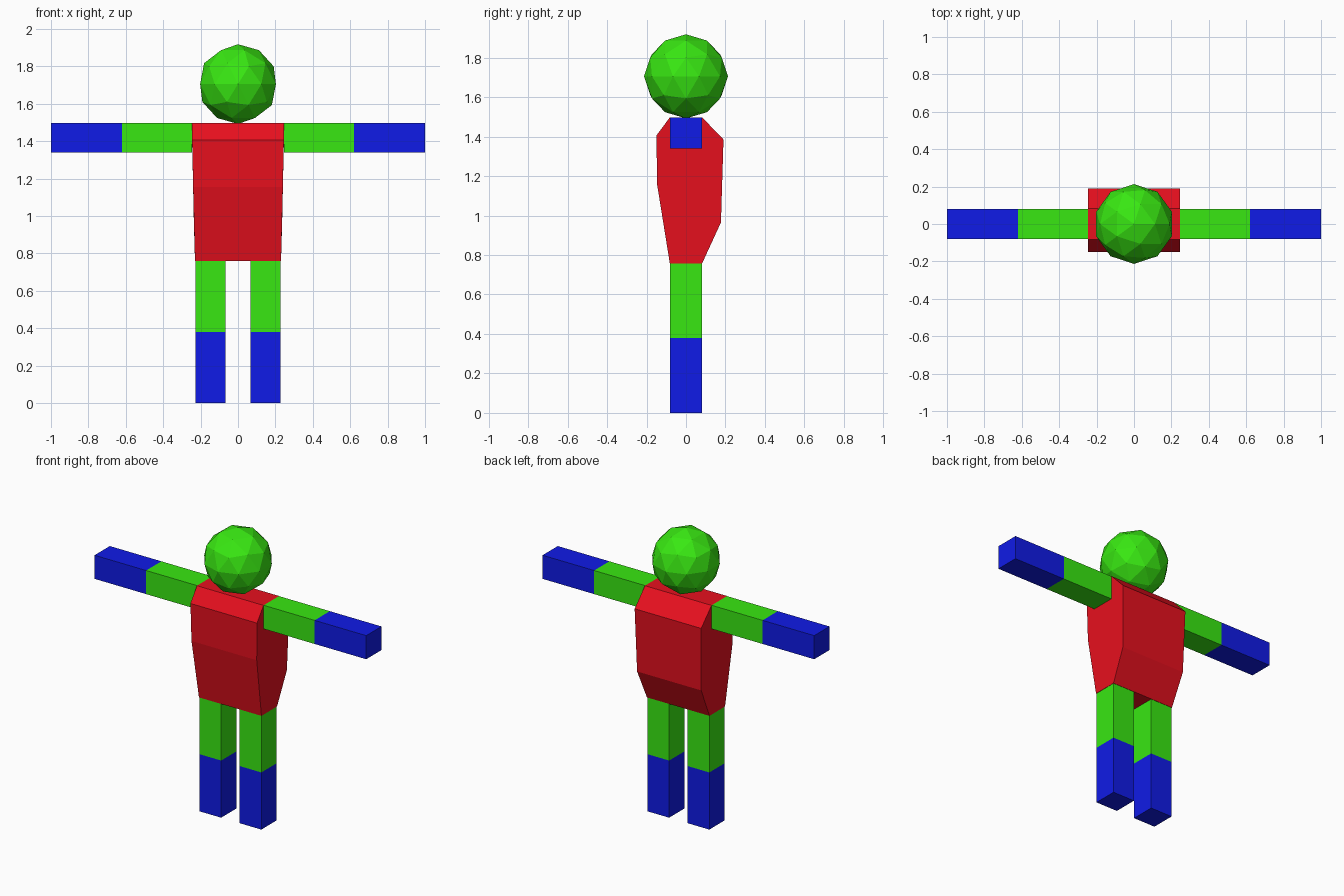
import bpy, bmesh

if "Cube" in bpy.data.objects:
    bpy.data.objects.remove(bpy.data.objects["Cube"])


def material(name, rgb):
    m = bpy.data.materials.new(name)
    m.diffuse_color = (*rgb, 1)
    m.use_nodes = True
    m.node_tree.nodes["Principled BSDF"].inputs["Base Color"].default_value = m.diffuse_color
    return m


RED = material("red", (0.8, 0.005, 0.013))
GREEN = material("green", (0.04, 0.8, 0.006))
BLUE = material("blue", (0.005, 0.011, 0.8))


def finish(name, bm, mat):
    bmesh.ops.recalc_face_normals(bm, faces=bm.faces)
    me = bpy.data.meshes.new(name)
    bm.to_mesh(me)
    bm.free()
    me.materials.append(mat)
    ob = bpy.data.objects.new(name, me)
    bpy.context.collection.objects.link(ob)
    return ob


def box(name, lo, hi, mat):
    bm = bmesh.new()
    bmesh.ops.create_cube(bm, size=1)
    for v in bm.verts:
        v.co = [lo[i] if v.co[i] < 0 else hi[i] for i in range(3)]
    return finish(name, bm, mat)


# Limb segments: built on one side and mirrored across x
T = 0.08
for name, x0, x1, z0, z1, mat in [
    ("upper_arms", 0.245, 0.62, 1.34, 1.497, GREEN),
    ("forearms", 0.62, 1.0, 1.34, 1.497, BLUE),
    ("thighs", 0.068, 0.228, 0.38, 0.758, GREEN),
    ("shins", 0.068, 0.228, 0.0, 0.38, BLUE),
]:
    limb = box(name, (x0, -T, z0), (x1, T, z1), mat)
    limb.modifiers.new("mirror", 'MIRROR')

# Torso: side profile (half width, y, z) spanned across the body
profile = [
    (0.230, -0.082, 0.758), (0.240, -0.146, 1.155), (0.245, -0.150, 1.405),
    (0.245, -0.082, 1.497), (0.245, 0.082, 1.497), (0.245, 0.190, 1.385),
    (0.236, 0.177, 0.965), (0.230, 0.082, 0.758),
]
bm = bmesh.new()
left = [bm.verts.new((-w, y, z)) for w, y, z in profile]
right = [bm.verts.new((w, y, z)) for w, y, z in profile]
bm.faces.new(left)
bm.faces.new(right[::-1])
for i in range(len(profile)):
    j = (i + 1) % len(profile)
    bm.faces.new((left[i], right[i], right[j], left[j]))
finish("torso", bm, RED)

# Head: low-poly ball
bm = bmesh.new()
bmesh.ops.create_icosphere(bm, subdivisions=2, radius=0.213)
bmesh.ops.translate(bm, verts=bm.verts, vec=(0, 0, 1.705))
finish("head", bm, GREEN)
